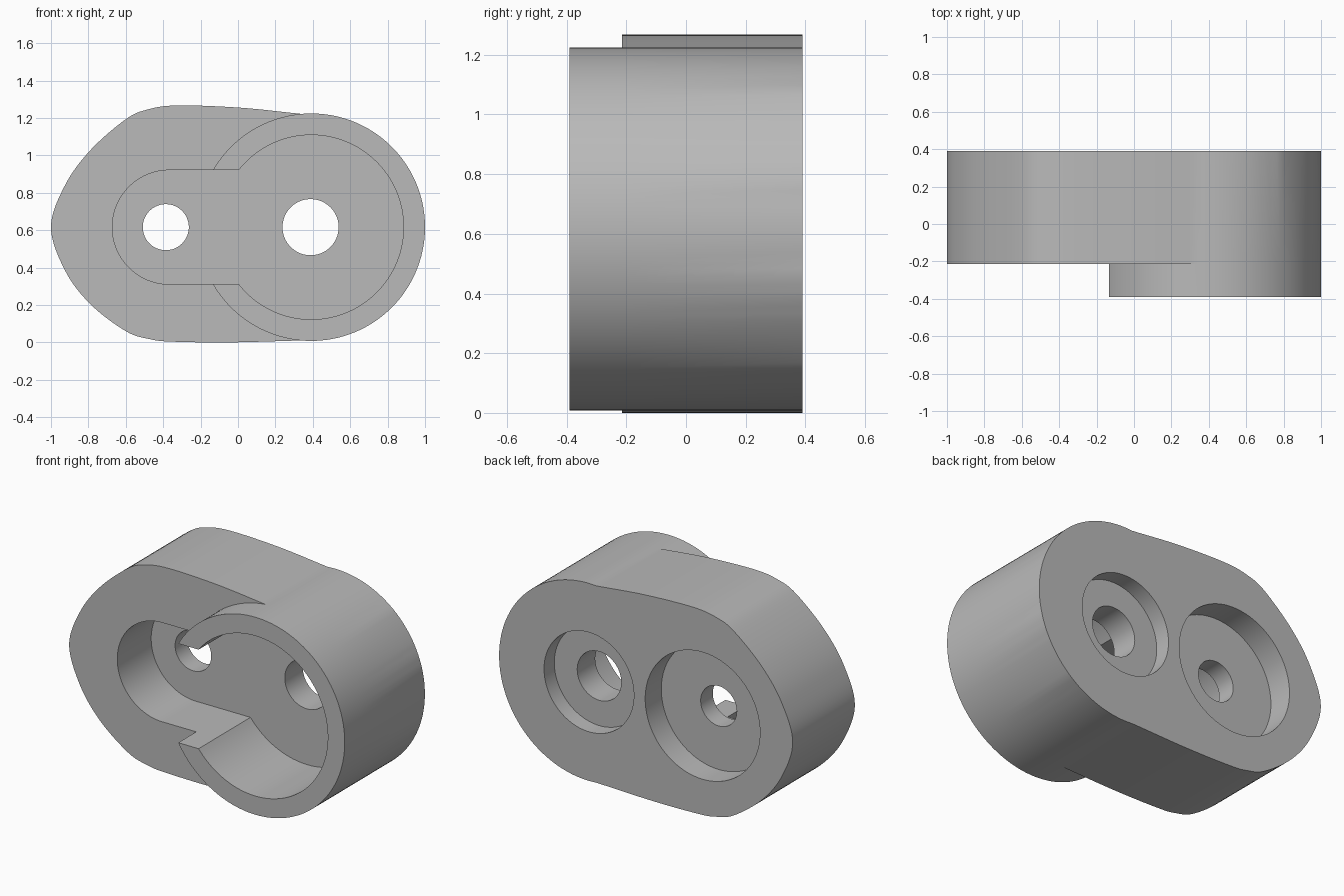
import bpy, bmesh, math
from mathutils import Vector

if "Cube" in bpy.data.objects:
    bpy.data.objects.remove(bpy.data.objects["Cube"], do_unlink=True)

MID = 0.616            # height of the centre line
RING_X, RING_R = 0.392, 0.608
HOLE_X = -0.386
FRONT, STEP, BACK = -0.39, -0.215, 0.39
FLOOR = 0.115          # floor of the front pocket

grey = bpy.data.materials.new("plain_grey")
grey.use_nodes = True
colour = (0.49, 0.49, 0.49, 1)
grey.diffuse_color = colour
grey.node_tree.nodes["Principled BSDF"].inputs["Base Color"].default_value = colour


def arc(x, r, start, end, step=2.5):
    """Points on an arc about (x, MID), angles in degrees."""
    n = round(abs(end - start) / step)
    angles = [math.radians(start + (end - start) * i / n) for i in range(n + 1)]
    return [(x + r * math.cos(a), MID + r * math.sin(a)) for a in angles]


def circle(x, r):
    return arc(x, r, -180, 180)[:-1]


def smooth_path(points, steps=8):
    """Catmull-Rom curve through the points."""
    p = [Vector(q) for q in points]
    p = [2 * p[0] - p[1]] + p + [2 * p[-1] - p[-2]]
    out = []
    for a, b, c, d in zip(p, p[1:], p[2:], p[3:]):
        for i in range(steps):
            t = i / steps
            out.append(tuple(0.5 * (2 * b + (c - a) * t + (2*a - 5*b + 4*c - d) * t**2
                                    + (3*b - a - 3*c + d) * t**3)))
    return out + [tuple(p[-2])]


def prism(name, profile, y0, y1):
    """Extrude an x-z profile along y."""
    bm = bmesh.new()
    face = bm.faces.new([bm.verts.new((x, y0, z)) for x, z in profile])
    new = bmesh.ops.extrude_face_region(bm, geom=[face])["geom"]
    verts = [v for v in new if isinstance(v, bmesh.types.BMVert)]
    bmesh.ops.translate(bm, verts=verts, vec=(0, y1 - y0, 0))
    bmesh.ops.recalc_face_normals(bm, faces=bm.faces)
    mesh = bpy.data.meshes.new(name)
    bm.to_mesh(mesh)
    bm.free()
    mesh.materials.append(grey)
    obj = bpy.data.objects.new(name, mesh)
    bpy.context.collection.objects.link(obj)
    return obj


def combine(target, other, operation):
    """Apply a boolean and discard the helper."""
    mod = target.modifiers.new("combine", 'BOOLEAN')
    mod.operation, mod.solver, mod.object = operation, 'EXACT', other
    bpy.context.view_layer.objects.active = target
    bpy.ops.object.modifier_apply(modifier=mod.name)
    bpy.data.objects.remove(other, do_unlink=True)


# Main block: round right end, swelling left end
right_end = arc(RING_X, RING_R, -95, 95)
left_end = smooth_path([right_end[-1], (0.01, 1.255), (-0.32, 1.267), (-0.48, 1.246),
                        (-0.6, 1.193), (-0.79, 1.027), (-0.925, 0.84), (-1, MID),
                        (-0.925, 0.385), (-0.79, 0.205), (-0.6, 0.06), (-0.47, 0.017),
                        (-0.35, 0.004), (-0.05, 0), right_end[0]])
body = prism("housing_body", right_end + left_end[1:-1], STEP, BACK)

# Raised collar around the right end
combine(body, prism("collar", circle(RING_X, RING_R), FRONT, BACK), 'UNION')

# Keyhole-shaped front pocket, its slot also opening the collar
inner_r, slot_r = 0.493, 0.305
meet = 180 - math.degrees(math.asin(slot_r / inner_r))
pocket = arc(RING_X, inner_r, -meet, meet) + arc(-0.367, slot_r, 90, 270)
combine(body, prism("pocket_cutter", pocket, FRONT - 0.2, FLOOR), 'DIFFERENCE')

# Counterbores in the back, and through holes
for x, bore_r, bore_floor, hole_r in ((HOLE_X, 0.391, 0.233, 0.123),
                                      (RING_X - 0.004, 0.306, 0.29, 0.15)):
    combine(body, prism("bore_cutter", circle(x, bore_r), bore_floor, BACK + 0.2), 'DIFFERENCE')
    combine(body, prism("hole_cutter", circle(x, hole_r), 0, BACK + 0.1), 'DIFFERENCE')

# Smooth round walls, crisp edges
bpy.ops.object.select_all(action='DESELECT')
body.select_set(True)
bpy.context.view_layer.objects.active = body
bpy.ops.object.shade_smooth_by_angle(angle=math.radians(25))
